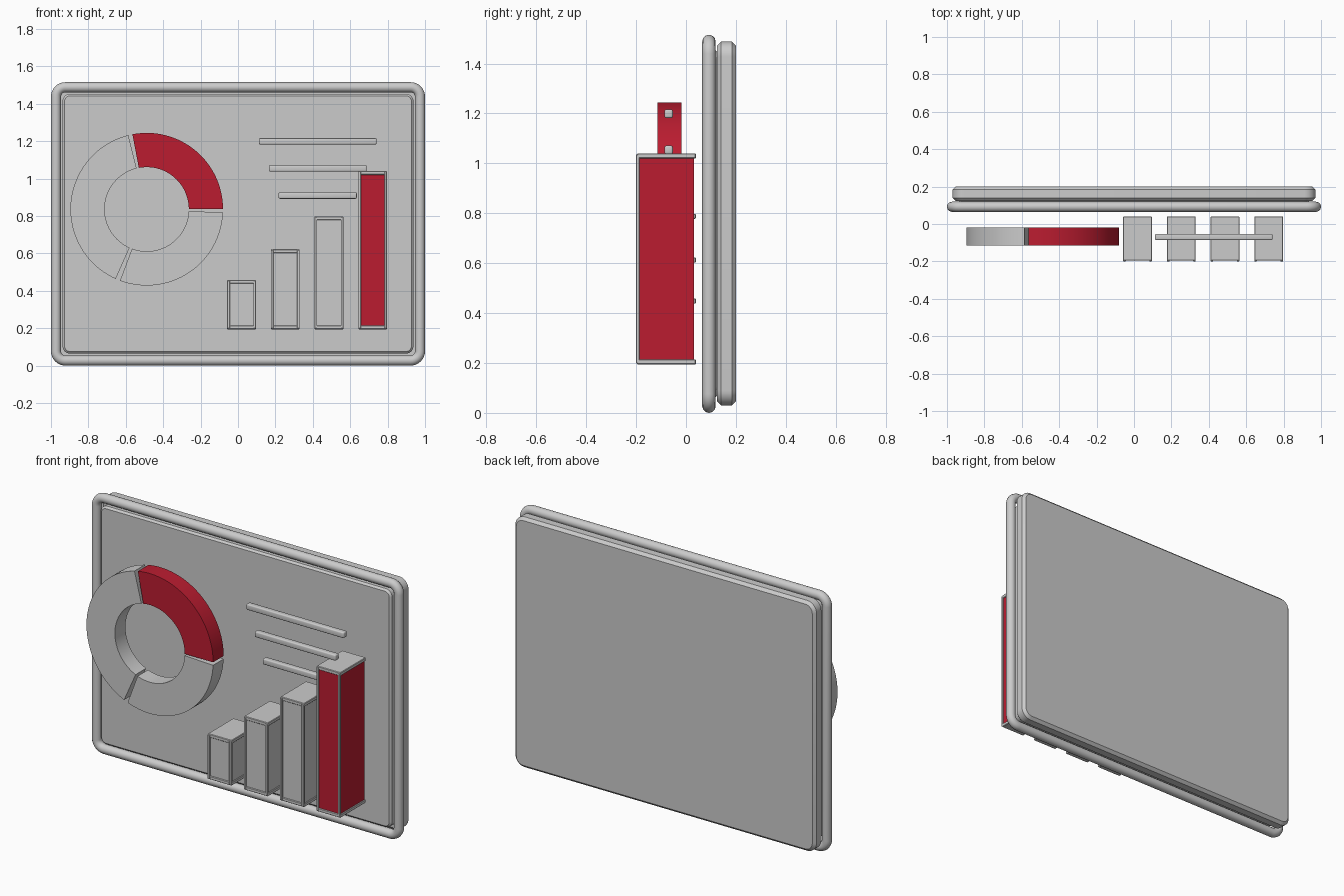
import bpy, bmesh
from math import sin, cos, pi, radians

if "Cube" in bpy.data.objects:
    bpy.data.objects.remove(bpy.data.objects["Cube"])

red = bpy.data.materials.new("red")
red.diffuse_color = (0.5, 0.012, 0.03, 1)
red.use_nodes = True
red.node_tree.nodes["Principled BSDF"].inputs["Base Color"].default_value = red.diffuse_color


def finish(ob, mat=None, angle=35):
    if mat:
        ob.data.materials.append(mat)
    bpy.ops.object.select_all(action='DESELECT')
    ob.select_set(True)
    bpy.context.view_layer.objects.active = ob
    bpy.ops.object.shade_smooth_by_angle(angle=radians(angle))
    return ob


def prism(name, pts, y0, y1, mat=None, bevel=0, segs=3):
    """Extrude an xz outline from y0 to y1, with an optional bevel."""
    bm = bmesh.new()
    face = bm.faces.new([bm.verts.new((x, y0, z)) for x, z in pts])
    ext = bmesh.ops.extrude_face_region(bm, geom=[face])
    for v in ext['geom']:
        if isinstance(v, bmesh.types.BMVert):
            v.co.y = y1
    bmesh.ops.recalc_face_normals(bm, faces=bm.faces)
    if bevel:
        sharp = [e for e in bm.edges if e.calc_face_angle(0) > radians(40)]
        bmesh.ops.bevel(bm, geom=sharp, offset=bevel, segments=segs,
                        profile=0.5, affect='EDGES')
    me = bpy.data.meshes.new(name)
    bm.to_mesh(me)
    bm.free()
    ob = bpy.data.objects.new(name, me)
    bpy.context.collection.objects.link(ob)
    return finish(ob, mat)


def rect(x0, x1, z0, z1):
    return [(x0, z0), (x1, z0), (x1, z1), (x0, z1)]


def round_rect(hw, z0, z1, r, n=8):
    pts = []
    corners = [(hw - r, z1 - r), (r - hw, z1 - r), (r - hw, z0 + r), (hw - r, z0 + r)]
    for k, (cx, cz) in enumerate(corners):
        for i in range(n + 1):
            a = (k + i / n) * pi / 2
            pts.append((cx + r * cos(a), cz + r * sin(a)))
    return pts


# Chamfered back panel and raised screen plate
prism("back_panel", round_rect(0.97, 0.03, 1.488, 0.06), 0.124, 0.2, bevel=0.016, segs=1)
prism("screen_plate", round_rect(0.938, 0.064, 1.453, 0.04), 0.068, 0.13, bevel=0.011, segs=1)

# Round tube frame
cu = bpy.data.curves.new("frame", 'CURVE')
cu.dimensions = '3D'
path = round_rect(0.973, 0.027, 1.488, 0.05)
sp = cu.splines.new('POLY')
sp.points.add(len(path) - 1)
for p, (x, z) in zip(sp.points, path):
    p.co = (x, 0.092, z, 1)
sp.use_cyclic_u = True
cu.bevel_depth, cu.bevel_resolution = 0.027, 4
frame = bpy.data.objects.new("frame", cu)
bpy.context.collection.objects.link(frame)
bpy.ops.object.select_all(action='DESELECT')
bpy.context.view_layer.objects.active = frame
frame.select_set(True)
bpy.ops.object.convert(target='MESH')
finish(bpy.context.view_layer.objects.active, angle=60)


# Donut chart segments
def arc(name, a0, a1, mat=None, n=32):
    cx, cz = -0.488, 0.836
    ang = [radians(a0 + (a1 - a0) * i / n) for i in range(n + 1)]
    pts = [(cx + 0.408 * cos(a), cz + 0.408 * sin(a)) for a in ang]
    pts += [(cx + 0.225 * cos(a), cz + 0.225 * sin(a)) for a in reversed(ang)]
    prism(name, pts, -0.115, -0.018, mat)


arc("donut_segment_red", 0, 100.8, red)
arc("donut_segment_left", 104, 246, n=40)
arc("donut_segment_bottom", 249.5, 357.5)

# Bar chart: body, front corner posts and end caps
for i, top in enumerate([0.458, 0.622, 0.798, 1.04]):
    cx, h, z0 = 0.019 + 0.2337 * i, 0.077, 0.194
    tag = f"bar_{i + 1}"
    prism(tag + "_body", rect(cx - h + .005, cx + h - .005, z0 + .01, top - .01),
          -0.191, 0.032, red if i == 3 else None)
    for z, part in ((z0, "_base_cap"), (top - 0.02, "_top_cap")):
        prism(tag + part, rect(cx - h, cx + h, z, z + 0.02), -0.196, 0.04, bevel=0.003, segs=1)
    for s, side in ((-1, "left"), (1, "right")):
        px = cx + s * (h - 0.007)
        prism(f"{tag}_post_{side}", rect(px - .007, px + .007, z0 + .004, top - .004),
              -0.2, -0.187, bevel=0.002, segs=1)

# Caption lines
for i, (x0, x1, z) in enumerate([(0.112, 0.741, 1.199), (0.165, 0.688, 1.054), (0.217, 0.635, 0.909)]):
    prism(f"line_{i + 1}", rect(x0, x1, z - 0.017, z + 0.017), -0.086, -0.053, bevel=0.007)
